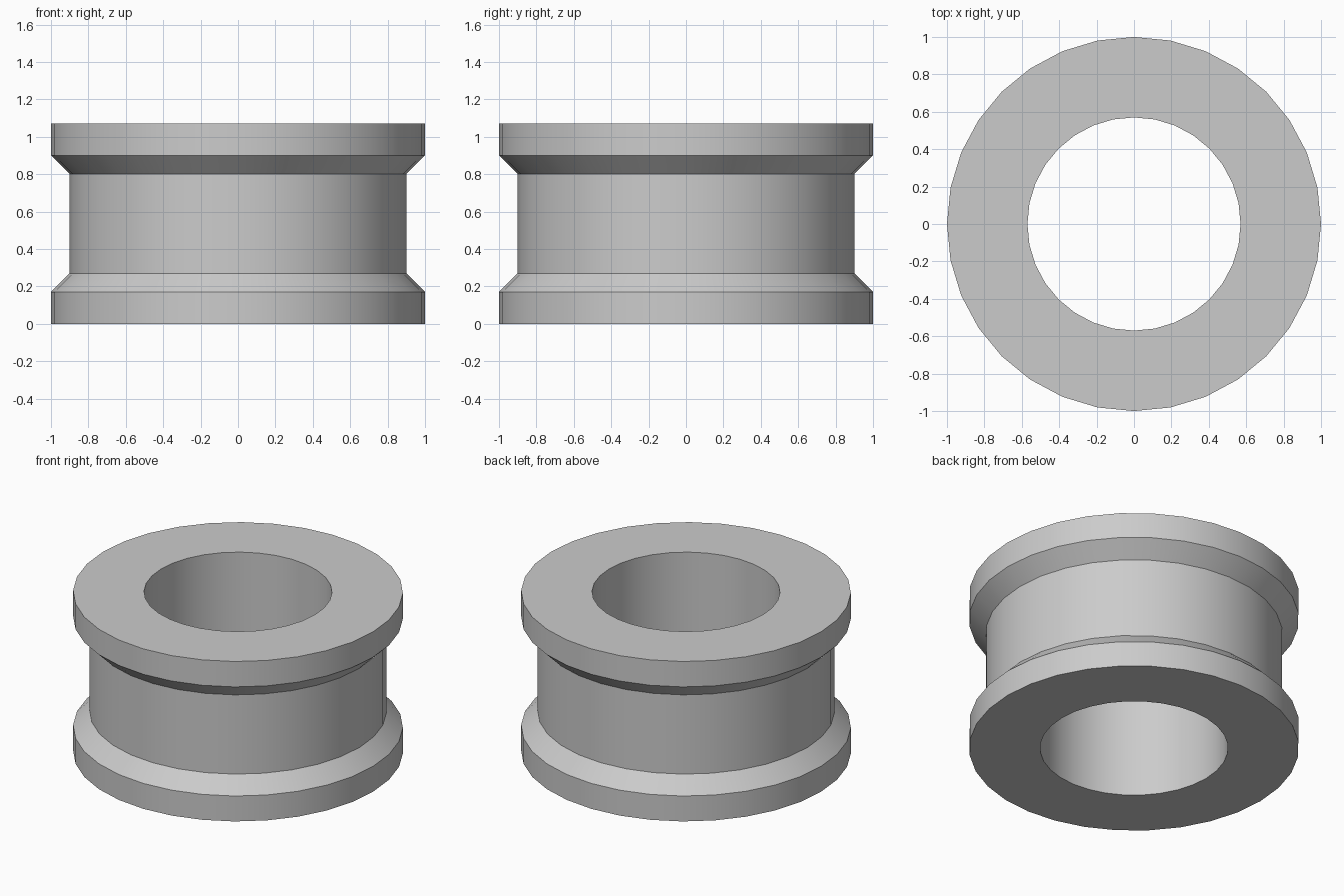
import bpy, bmesh, math

cube = bpy.data.objects.get("Cube")
if cube:
    bpy.data.objects.remove(cube, do_unlink=True)

SIDES = 32
RIM, WAIST, BORE = 1.0, 0.9, 0.57
HEIGHT, FLANGE, CHAMFER = 1.07, 0.17, 0.1

# Plain grey material
grey = bpy.data.materials.new("light_grey")
grey.use_nodes = True
colour = (0.6, 0.6, 0.6, 1)
grey.diffuse_color = colour
grey.node_tree.nodes["Principled BSDF"].inputs["Base Color"].default_value = colour

# Lower half of the outline, mirrored upward to close the section
lower = [(BORE, 0), (RIM, 0), (RIM, FLANGE), (WAIST, FLANGE + CHAMFER)]
outline = lower + [(r, HEIGHT - z) for r, z in reversed(lower)]

# Flanged sleeve: section spun around the vertical axis
bm = bmesh.new()
verts = [bm.verts.new((r, 0, z)) for r, z in outline]
edges = [bm.edges.new((a, b)) for a, b in zip(verts, verts[1:] + verts[:1])]
bmesh.ops.spin(bm, geom=verts + edges, cent=(0, 0, 0), axis=(0, 0, 1),
               angle=math.tau, steps=SIDES, use_duplicate=False)
bmesh.ops.remove_doubles(bm, verts=bm.verts[:], dist=0.0001)
bmesh.ops.recalc_face_normals(bm, faces=bm.faces[:])
mesh = bpy.data.meshes.new("flanged_sleeve")
bm.to_mesh(mesh)
bm.free()
mesh.materials.append(grey)

sleeve = bpy.data.objects.new("flanged_sleeve", mesh)
bpy.context.collection.objects.link(sleeve)

# Smooth round walls with crisp rims
bpy.ops.object.select_all(action="DESELECT")
sleeve.select_set(True)
bpy.context.view_layer.objects.active = sleeve
bpy.ops.object.shade_smooth_by_angle(angle=math.radians(30))
